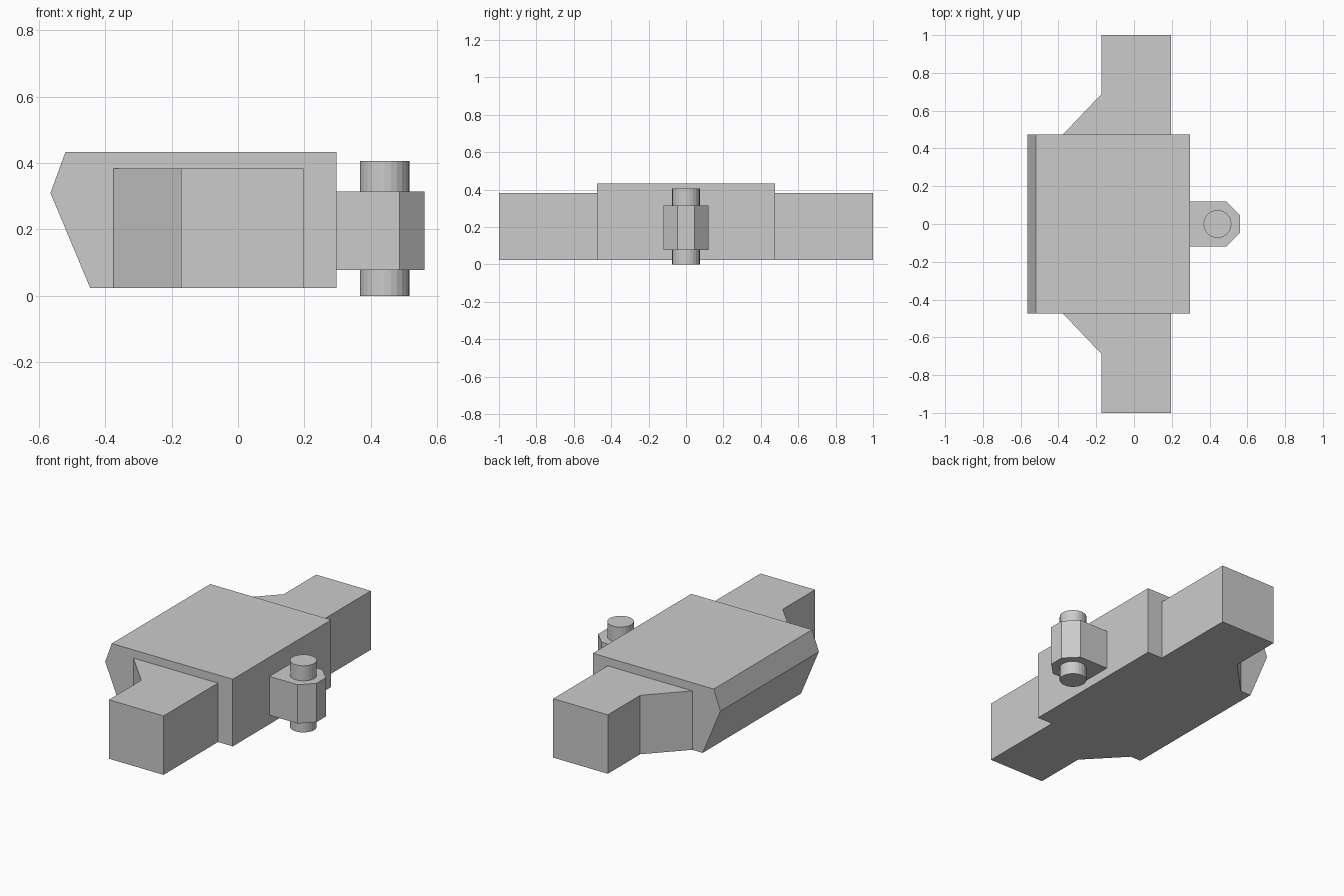
import bpy, bmesh
from mathutils import Vector

if "Cube" in bpy.data.objects:
    bpy.data.objects.remove(bpy.data.objects["Cube"])


def prism(name, profile, to_3d, lo, hi):
    """Extrude a 2D profile from lo to hi; to_3d maps (a, b, depth) to xyz."""
    bm = bmesh.new()
    face = bm.faces.new([bm.verts.new(to_3d(a, b, lo)) for a, b in profile])
    grown = bmesh.ops.extrude_face_region(bm, geom=[face])["geom"]
    offset = Vector(to_3d(0, 0, hi)) - Vector(to_3d(0, 0, lo))
    bmesh.ops.translate(bm, vec=offset,
                        verts=[v for v in grown if isinstance(v, bmesh.types.BMVert)])
    bmesh.ops.recalc_face_normals(bm, faces=bm.faces)
    mesh = bpy.data.meshes.new(name)
    bm.to_mesh(mesh)
    bm.free()
    obj = bpy.data.objects.new(name, mesh)
    bpy.context.collection.objects.link(obj)
    return obj


def along_y(a, b, d):
    return (a, d, b)


def along_z(a, b, d):
    return (a, b, d)


BASE, HALF = 0.023, 0.475

# Main block with a pointed nose, profile seen from the front
prism("main_body", [(-0.565, 0.31), (-0.52, 0.433), (0.297, 0.433),
                    (0.297, BASE), (-0.445, BASE)], along_y, -HALF, HALF)

# Side arms with flared roots, mirrored front to back
arms = prism("side_arms", [(0.197, HALF), (0.197, 1.0), (-0.172, 1.0),
                           (-0.172, 0.688), (-0.375, HALF)], along_z, BASE, 0.383)
mirror = arms.modifiers.new("mirror", 'MIRROR')
mirror.use_axis = (False, True, False)
mirror.use_mirror_merge = False

# Chamfered hitch lug
prism("hitch_lug", [(0.297, -0.12), (0.487, -0.12), (0.562, -0.045),
                    (0.562, 0.045), (0.487, 0.12), (0.297, 0.12)], along_z, 0.078, 0.315)

# Vertical pin through the lug
bpy.ops.mesh.primitive_cylinder_add(vertices=24, radius=0.074, depth=0.407,
                                    location=(0.442, 0, 0.2035))
bpy.context.object.name = "hitch_pin"
